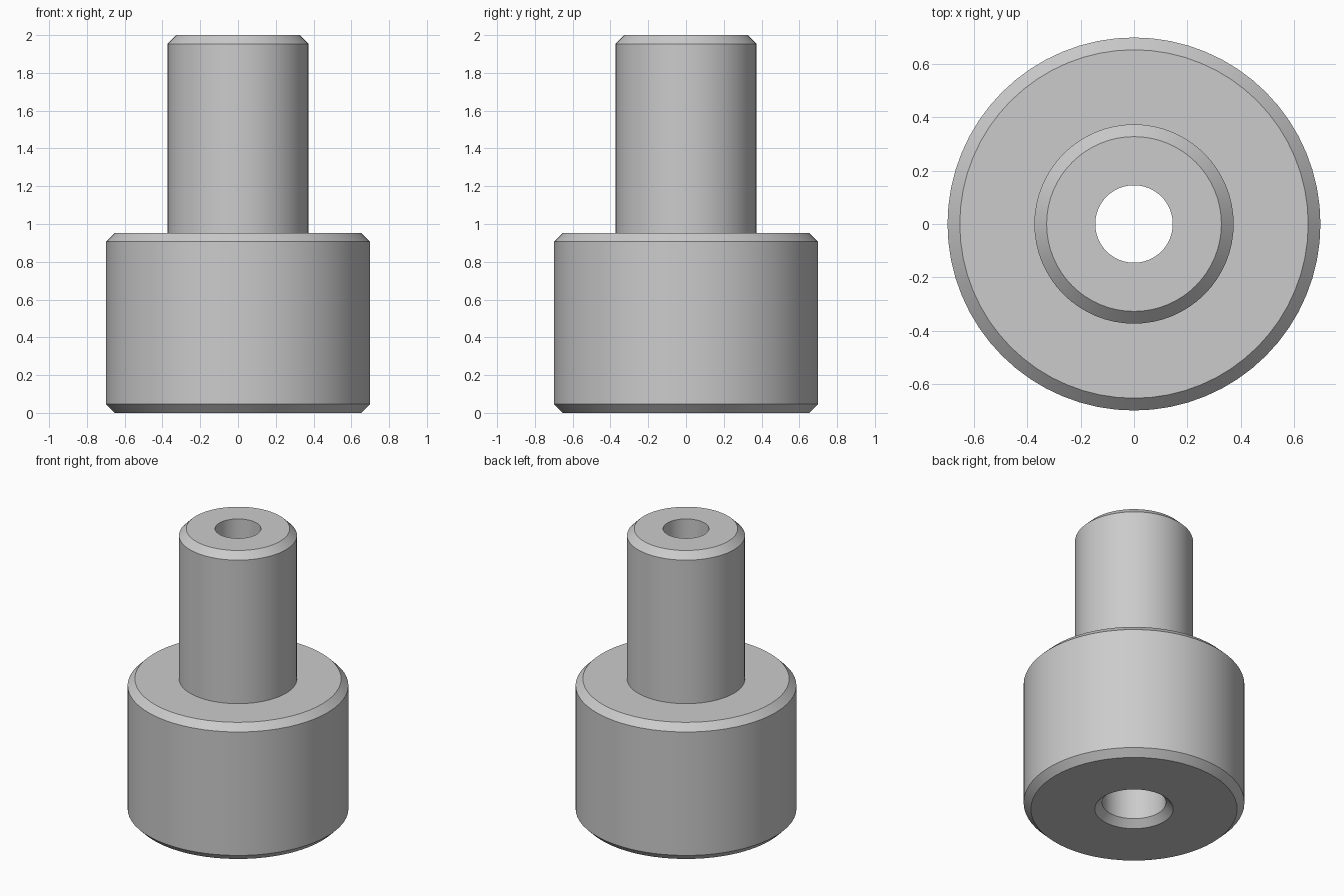
import bpy
import math

SIDES = 64
CHAMFER = 0.046

cube = bpy.data.objects.get("Cube")
if cube:
    bpy.data.objects.remove(cube, do_unlink=True)

steel = bpy.data.materials.new("grey_steel")
steel.use_nodes = True
colour = (0.6, 0.6, 0.6, 1)
steel.diffuse_color = colour
steel.node_tree.nodes["Principled BSDF"].inputs["Base Color"].default_value = colour


def lathe(name, profile):
    """Revolve a closed (radius, height) profile around the z axis."""
    count = len(profile)
    verts = [(r * math.cos(a), r * math.sin(a), z)
             for a in (math.tau * i / SIDES for i in range(SIDES))
             for r, z in profile]
    faces = []
    for i in range(SIDES):
        here, there = i * count, (i + 1) % SIDES * count
        for j in range(count):
            k = (j + 1) % count
            faces.append((here + j, there + j, there + k, here + k))
    mesh = bpy.data.meshes.new(name)
    mesh.from_pydata(verts, [], faces)
    mesh.materials.append(steel)
    obj = bpy.data.objects.new(name, mesh)
    bpy.context.collection.objects.link(obj)
    bpy.ops.object.select_all(action='DESELECT')
    obj.select_set(True)
    bpy.context.view_layer.objects.active = obj
    bpy.ops.object.shade_smooth_by_angle(angle=math.radians(30))
    return obj


# Stepped bushing: wide chamfered body, narrow shank, bore with wider lower part
body, shank, bore, wide_bore = 0.698, 0.373, 0.145, 0.202
step, top = 0.953, 2.0
lathe("stepped_bushing", [
    (wide_bore + CHAMFER, 0),
    (body - CHAMFER, 0),
    (body, CHAMFER),
    (body, step - CHAMFER),
    (body - CHAMFER, step),
    (shank, step),
    (shank, top - CHAMFER),
    (shank - CHAMFER, top),
    (bore, top),
    (bore, step),
    (wide_bore, step),
    (wide_bore, CHAMFER),
])
